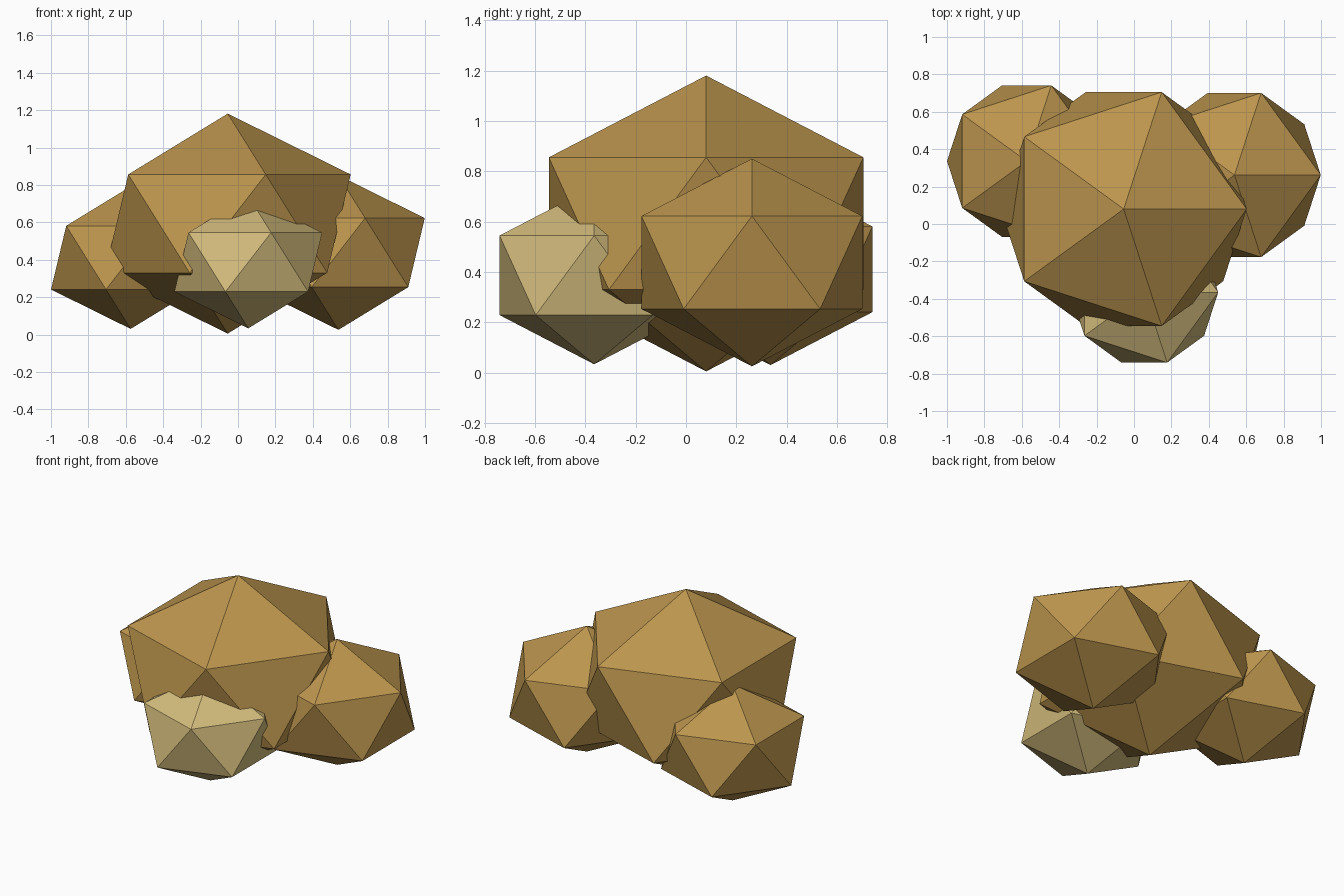
import bpy

if "Cube" in bpy.data.objects:
    bpy.data.objects.remove(bpy.data.objects["Cube"])


def material(name, colour):
    mat = bpy.data.materials.new(name)
    mat.diffuse_color = (*colour, 1)
    mat.use_nodes = True
    mat.node_tree.nodes["Principled BSDF"].inputs["Base Color"].default_value = mat.diffuse_color
    return mat


brown = material("golden_brown", (0.50, 0.30, 0.075))
pale = material("pale_straw", (0.65, 0.50, 0.20))


# Each clump is a slightly squashed, flat-faced icosahedron
def clump(name, centre, radius, mat):
    bpy.ops.mesh.primitive_ico_sphere_add(subdivisions=1, radius=radius, location=centre)
    obj = bpy.context.object
    obj.name = name
    obj.scale.z = 0.8
    obj.data.materials.append(mat)
    return obj


# Large central clump with two side clumps and a pale one in front
clump("main_clump", (-0.055, 0.08, 0.593), 0.735, brown)
clump("right_clump", (0.537, 0.262, 0.438), 0.516, brown)
clump("left_clump", (-0.574, 0.336, 0.411), 0.476, brown)
clump("front_clump", (0.055, -0.365, 0.387), 0.442, pale)
